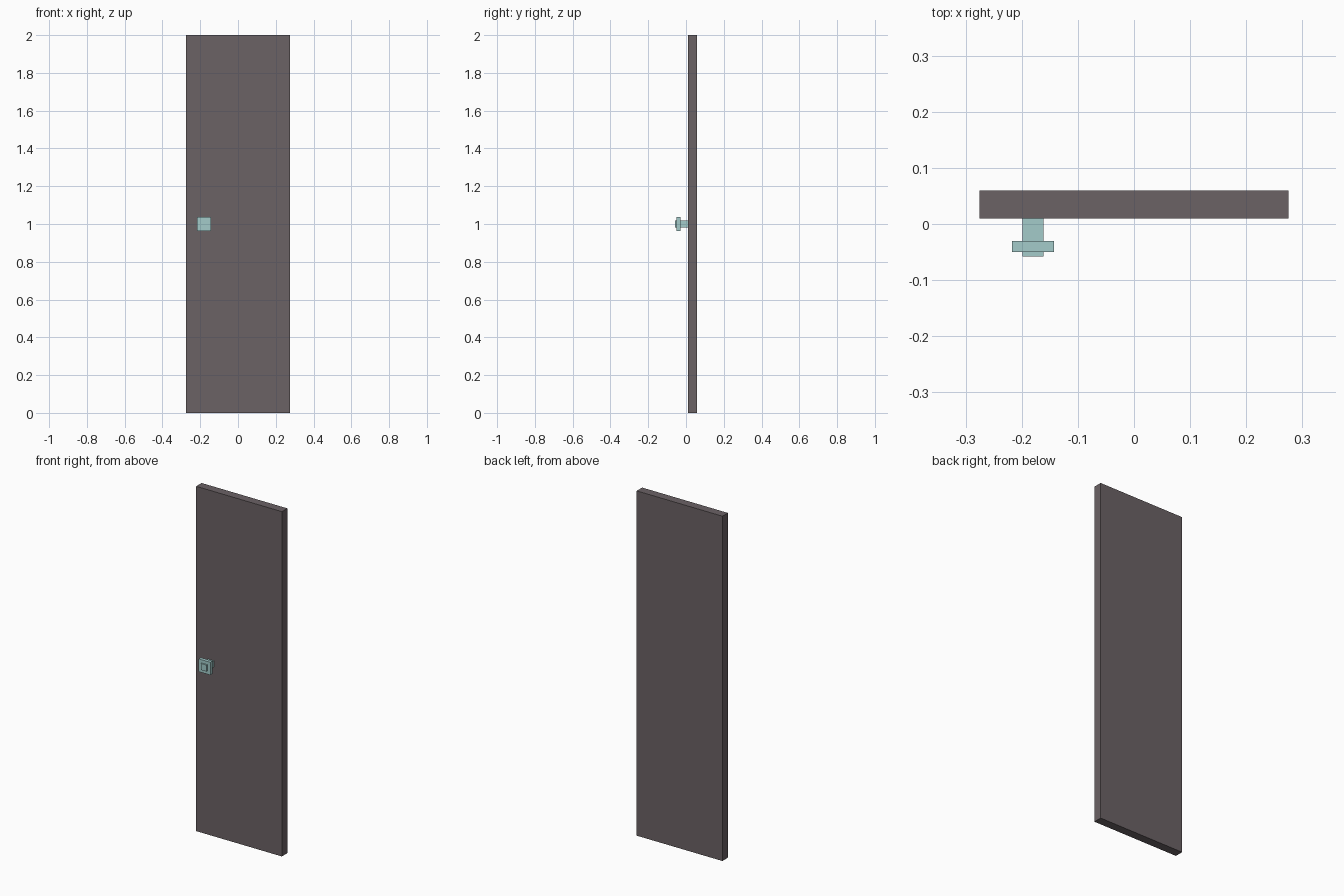
import bpy
import bmesh

if "Cube" in bpy.data.objects:
    bpy.data.objects.remove(bpy.data.objects["Cube"])


def material(name, rgb):
    m = bpy.data.materials.new(name)
    m.diffuse_color = (*rgb, 1)
    m.use_nodes = True
    m.node_tree.nodes["Principled BSDF"].inputs["Base Color"].default_value = m.diffuse_color
    return m


def finish(name, bm, mat):
    bmesh.ops.recalc_face_normals(bm, faces=bm.faces)
    mesh = bpy.data.meshes.new(name)
    bm.to_mesh(mesh)
    bm.free()
    mesh.materials.append(mat)
    ob = bpy.data.objects.new(name, mesh)
    bpy.context.collection.objects.link(ob)
    return ob


def square_lathe(name, cx, cz, steps, mat):
    """Stack square rings (y, half width) along y and cap both ends."""
    bm = bmesh.new()
    rings = [[bm.verts.new((cx + sx * h, y, cz + sz * h))
              for sx, sz in ((-1, -1), (1, -1), (1, 1), (-1, 1))]
             for y, h in steps]
    for a, b in zip(rings, rings[1:]):
        for i in range(4):
            j = (i + 1) % 4
            bm.faces.new((a[i], a[j], b[j], b[i]))
    bm.faces.new(rings[0])
    bm.faces.new(rings[-1])
    return finish(name, bm, mat)


wood = material("dark brown grey", (0.147, 0.122, 0.130))
metal = material("pale teal", (0.366, 0.597, 0.590))

# Door slab
bm = bmesh.new()
bmesh.ops.create_cube(bm, size=1)
for v in bm.verts:
    v.co = (v.co.x * 0.55, v.co.y * 0.05 + 0.0345, v.co.z * 2 + 1)
finish("door_panel", bm, wood)

# Knob: stem, wide square grip, small raised front
S, G = 0.0185, 0.037
square_lathe("door_knob", -0.18, 1.0,
             [(0.0095, S), (-0.03, S), (-0.03, G), (-0.05, G), (-0.05, S), (-0.0575, S)],
             metal)
